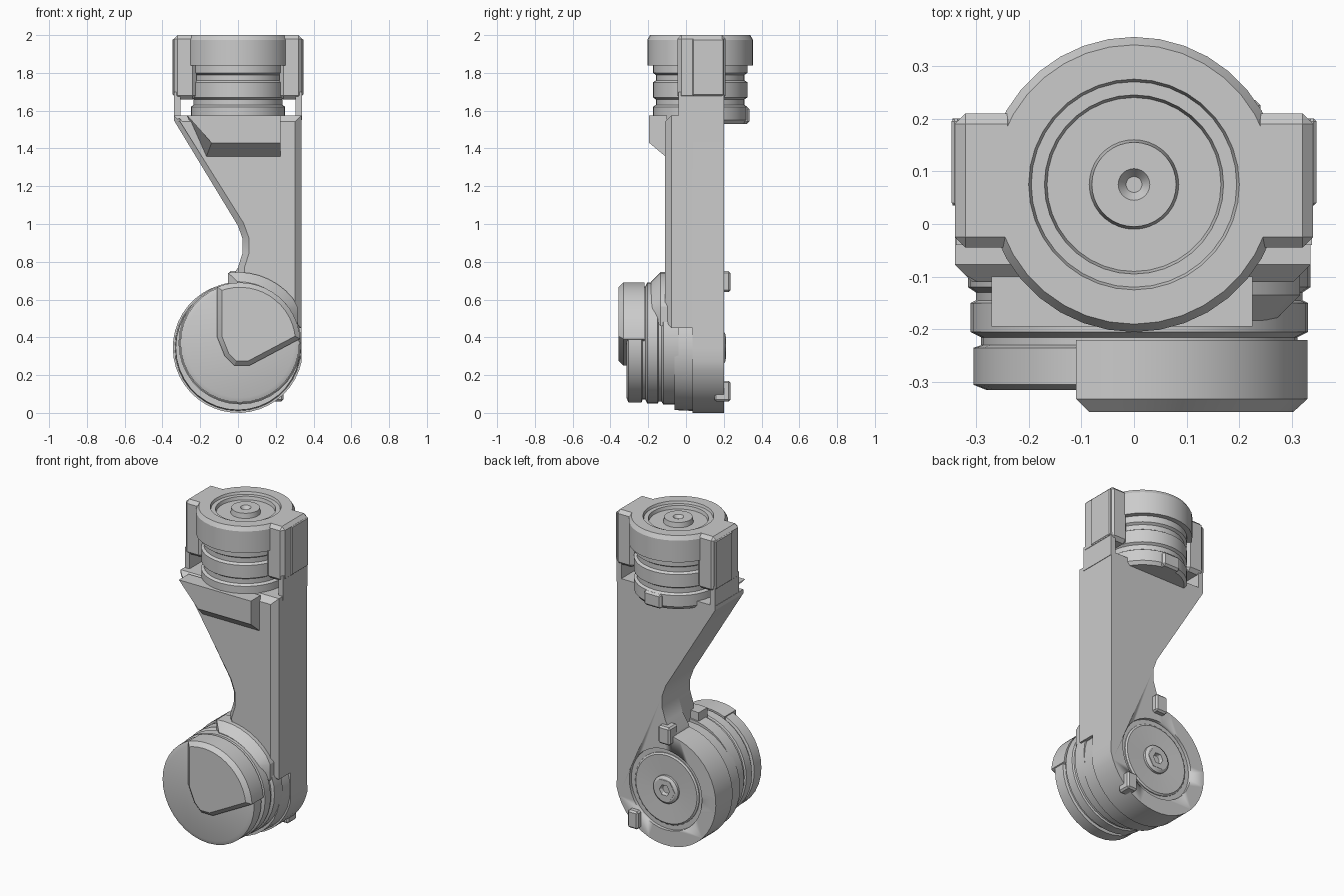
import bpy, bmesh, math
from mathutils import Vector

if "Cube" in bpy.data.objects:
    bpy.data.objects.remove(bpy.data.objects["Cube"], do_unlink=True)

grey = bpy.data.materials.new("plain grey")
grey.use_nodes = True
grey.diffuse_color = (0.6, 0.6, 0.6, 1)
grey.node_tree.nodes["Principled BSDF"].inputs["Base Color"].default_value = (0.6, 0.6, 0.6, 1)


def finish(name, bm):
    bmesh.ops.recalc_face_normals(bm, faces=bm.faces)
    mesh = bpy.data.meshes.new(name)
    bm.to_mesh(mesh)
    bm.free()
    mesh.materials.append(grey)
    obj = bpy.data.objects.new(name, mesh)
    bpy.context.collection.objects.link(obj)
    bpy.ops.object.select_all(action='DESELECT')
    obj.select_set(True)
    bpy.context.view_layer.objects.active = obj
    bpy.ops.object.shade_smooth_by_angle(angle=math.radians(25))
    return obj


def prism(name, points, start, end, axis="y", chamfer=0, front_only=True):
    """Extrude an outline along an axis, chamfering the edges of the start face or of all edges."""
    place = {"y": lambda u, v, w: (u, w, v), "z": lambda u, v, w: (u, v, w),
             "x": lambda u, v, w: (w, u, v)}[axis]
    bm = bmesh.new()
    a = [bm.verts.new(place(u, v, start)) for u, v in points]
    b = [bm.verts.new(place(u, v, end)) for u, v in points]
    cap = bm.faces.new(a)
    bm.faces.new(b)
    for i in range(len(a)):
        j = (i + 1) % len(a)
        bm.faces.new((a[i], a[j], b[j], b[i]))
    bmesh.ops.recalc_face_normals(bm, faces=bm.faces)
    if chamfer:
        edges = list(cap.edges) if front_only else list(bm.edges)
        bmesh.ops.bevel(bm, geom=edges, offset=chamfer, segments=1, affect='EDGES')
    return finish(name, bm)


def box(name, x, y, z, chamfer=0):
    return prism(name, [(x[0], z[0]), (x[1], z[0]), (x[1], z[1]), (x[0], z[1])],
                 y[0], y[1], "y", chamfer, False)


def lathe(name, profile, centre, axis, sides=36):
    """Turn (radius, position) pairs around an axis through the centre and cap both ends."""
    bm = bmesh.new()
    rings = []
    for r, h in profile:
        ring = []
        for i in range(sides):
            t = math.tau * i / sides
            u, v = centre[0] + r * math.cos(t), centre[1] + r * math.sin(t)
            ring.append(bm.verts.new((u, v, h) if axis == "z" else (u, h, v)))
        rings.append(ring)
    for p, q in zip(rings, rings[1:]):
        for i in range(sides):
            j = (i + 1) % sides
            bm.faces.new((p[i], p[j], q[j], q[i]))
    bm.faces.new(rings[0])
    bm.faces.new(rings[-1])
    return finish(name, bm)


def arc(cx, cz, r, start, end, steps):
    return [(cx + r * math.cos(math.radians(start + (end - start) * i / steps)),
             cz + r * math.sin(math.radians(start + (end - start) * i / steps)))
            for i in range(steps + 1)]


def cut(target, cutter):
    mod = target.modifiers.new("cut", 'BOOLEAN')
    mod.object = cutter
    mod.solver = 'EXACT'
    bpy.context.view_layer.objects.active = target
    bpy.ops.object.modifier_apply(modifier=mod.name)
    bpy.data.objects.remove(cutter, do_unlink=True)


KNEE = (0, 0.345)
HIP = (0, 0.075)

# Long arm plate: rear layer with the full round end, front layer chamfered
neck = [(-0.045, 0.7), (0, 0.77), (0.025, 0.85), (0.025, 0.92), (0, 0.99),
        (-0.34, 1.55), (-0.34, 1.575), (0.335, 1.575)]
outline = arc(*KNEE, 0.345, -12, -262, 30) + neck + [(0.335, 0.345)]
rear_plate = prism("arm_rear_plate", outline, 0.2, 0.035)
cut(rear_plate, lathe("recess", [(0.25, 0.18), (0.25, 0.3)], KNEE, "y"))
upper = [(0.02, 0.45), (0, 0.77)] + neck[2:] + [(0.335, 0.45)]
prism("arm_front_plate", upper, -0.11, 0.036, chamfer=0.033)
lathe("arm_round_end", [(0.33, -0.06), (0.335, 0.04)], KNEE, "y")

# Shoulder that blends the arm into the lower motor
shoulder = arc(0, 0.37, 0.375, 14, 98, 10) + [(-0.05, 0.44)]
prism("arm_shoulder", [(min(x, 0.315), z) for x, z in shoulder], -0.185, -0.05, chamfer=0.05)

# Rear bearing in the recess
lathe("rear_bearing", [(0.22, 0.17), (0.22, 0.185), (0.21, 0.192), (0.085, 0.186),
                       (0.085, 0.2), (0.07, 0.21), (0.035, 0.21), (0.025, 0.19)], KNEE, "y")
lathe("rear_nut", [(0.07, 0.18), (0.07, 0.212), (0.035, 0.212), (0.03, 0.19)], KNEE, "y", 6)
box("upper_clip", (-0.05, 0.03), (0.15, 0.235), (0.64, 0.75), 0.01)
box("lower_clip", (0.17, 0.24), (0.15, 0.235), (0.06, 0.17), 0.01)

# Lower motor with bands and raised front cover
lathe("lower_motor", [(0.29, -0.315), (0.315, -0.305), (0.315, -0.235), (0.3, -0.23),
                      (0.3, -0.215), (0.32, -0.205), (0.32, -0.15), (0.31, -0.145),
                      (0.31, -0.13), (0.325, -0.12), (0.325, -0.04)], (0.01, 0.37), "y")
cover = arc(0.01, 0.37, 0.32, 4, 112, 14) + [(-0.11, 0.4), (-0.07, 0.3), (-0.02, 0.25), (0.06, 0.25)]
prism("front_cover", cover, -0.357, -0.22, chamfer=0.025)

# Upper motor with bands
lathe("upper_motor", [(0.235, 1.53), (0.25, 1.55), (0.25, 1.62), (0.235, 1.63),
                      (0.235, 1.66), (0.25, 1.67), (0.25, 1.75), (0.235, 1.76),
                      (0.235, 1.79), (0.25, 1.8), (0.25, 1.85)], HIP, "z")
box("motor_cable_clip", (-0.06, 0.06), (0.25, 0.335), (1.53, 1.62), 0.012)

# Sloped chin under the upper motor
bm = bmesh.new()
loops = []
for y, z0, z1, left in ((-0.1, 1.35, 1.35, -0.17), (-0.195, 1.43, 1.43, -0.14)):
    loops.append([bm.verts.new(p) for p in ((left, y, z0), (0.225, y, z1),
                                            (0.225, y, 1.575), (-0.27, y, 1.575))])
for i in range(4):
    j = (i + 1) % 4
    bm.faces.new((loops[0][i], loops[0][j], loops[1][j], loops[1][i]))
for loop in loops:
    bm.faces.new(loop)
finish("motor_chin", bm)

# Top housing: dished ring, ears and side straps
lathe("top_ring", [(0.25, 1.84), (0.28, 1.84), (0.28, 1.975), (0.265, 2), (0.2, 2),
                   (0.195, 1.985), (0.17, 1.985), (0.165, 1.965), (0.085, 1.965),
                   (0.08, 1.995), (0.03, 1.995), (0.015, 1.975)], HIP, "z")
for side, word in ((1, "left"), (-1, "right")):
    xs = lambda a, b: sorted((side * a, side * b))
    box(word + "_ear", xs(0.22, 0.34), (-0.045, 0.21), (1.66, 2), 0.02)
    box(word + "_strap", xs(0.305, 0.338), (-0.04, 0.2), (1.55, 1.7))
    box(word + "_side_pad", xs(0.33, 0.346), (0.035, 0.2), (1.68, 1.98), 0.005)
